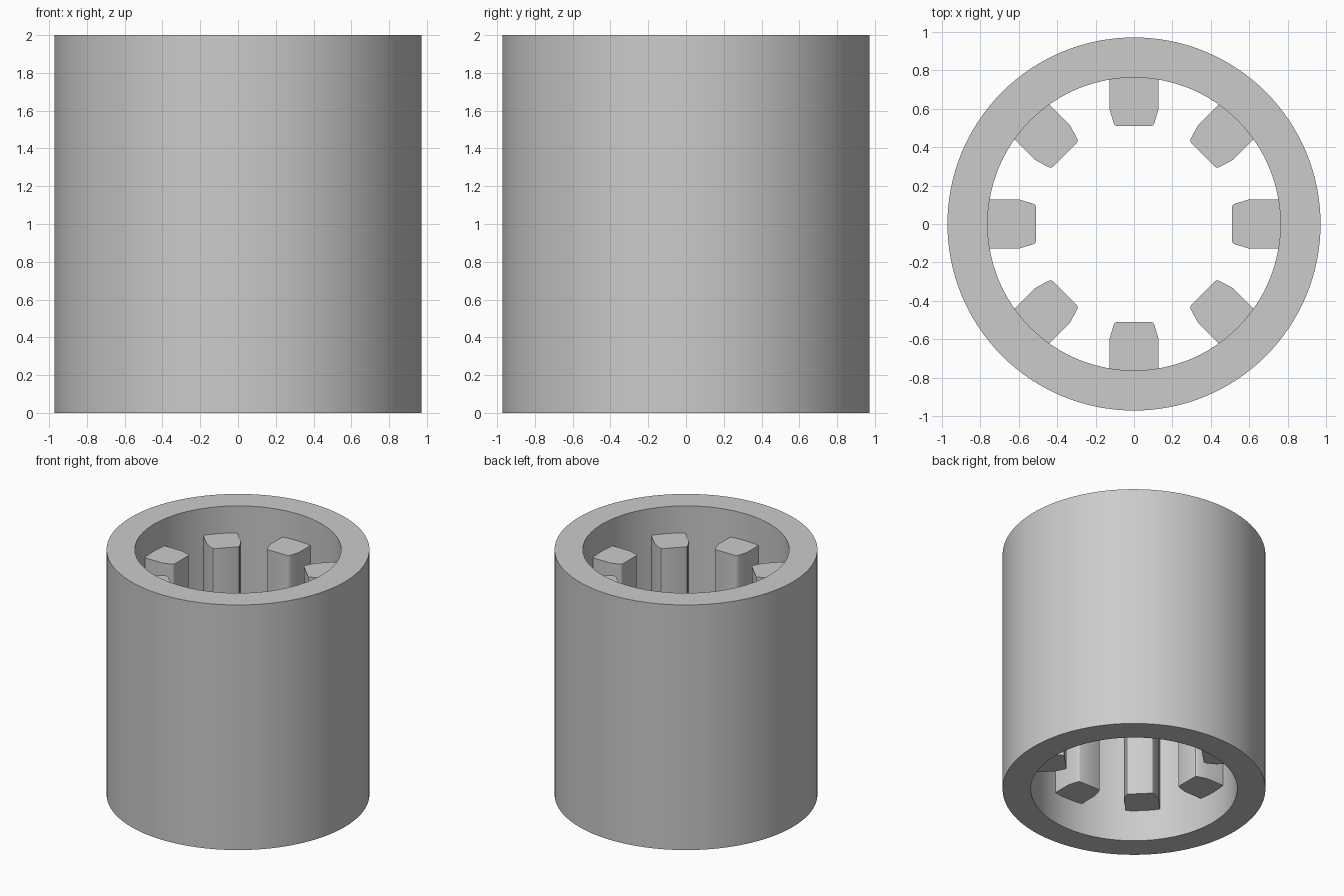
import bpy, bmesh, math

OUTER_R, INNER_R, HEIGHT = 0.972, 0.763, 2.0
RIB_BOTTOM, RIB_TOP, RIB_COUNT = 0.255, 1.78, 8
SEGMENTS = 128

cube = bpy.data.objects.get("Cube")
if cube:
    bpy.data.objects.remove(cube, do_unlink=True)

grey = bpy.data.materials.new("plain_grey")
grey.use_nodes = True
colour = (0.6, 0.6, 0.6, 1)
grey.diffuse_color = colour
grey.node_tree.nodes["Principled BSDF"].inputs["Base Color"].default_value = colour


def finish(bm, name, angle):
    """Turn a bmesh into a named, shaded object."""
    bmesh.ops.recalc_face_normals(bm, faces=bm.faces)
    mesh = bpy.data.meshes.new(name)
    bm.to_mesh(mesh)
    bm.free()
    mesh.materials.append(grey)
    obj = bpy.data.objects.new(name, mesh)
    bpy.context.collection.objects.link(obj)
    bpy.ops.object.select_all(action="DESELECT")
    obj.select_set(True)
    bpy.context.view_layer.objects.active = obj
    bpy.ops.object.shade_smooth_by_angle(angle=math.radians(angle))
    return obj


# Open sleeve: a rectangular wall section revolved about z
bm = bmesh.new()
section = [(INNER_R, 0), (OUTER_R, 0), (OUTER_R, HEIGHT), (INNER_R, HEIGHT)]
verts = [bm.verts.new((r, 0, z)) for r, z in section]
edges = [bm.edges.new((verts[i], verts[i - 1])) for i in range(4)]
bmesh.ops.spin(bm, geom=verts + edges, axis=(0, 0, 1), cent=(0, 0, 0),
               angle=math.tau, steps=SEGMENTS, use_merge=True)
bmesh.ops.remove_doubles(bm, verts=bm.verts, dist=0.0001)
finish(bm, "sleeve", 30)


# Inner ribs: tapered profile with softened tips, root sunk slightly in the wall
half = [(0.77, 0.128), (0.60, 0.128), (0.532, 0.108),
        (0.520, 0.103), (0.513, 0.097), (0.510, 0.088)]
profile = half + [(r, -w) for r, w in reversed(half)]
for n in range(RIB_COUNT):
    bm = bmesh.new()
    base = bm.faces.new([bm.verts.new((r, w, RIB_BOTTOM)) for r, w in profile])
    top = bmesh.ops.extrude_face_region(bm, geom=[base], use_keep_orig=True)["geom"]
    bmesh.ops.translate(bm, vec=(0, 0, RIB_TOP - RIB_BOTTOM),
                        verts=[g for g in top if isinstance(g, bmesh.types.BMVert)])
    rib = finish(bm, f"inner_rib_{n + 1}", 30)
    rib.rotation_euler.z = n * math.tau / RIB_COUNT
